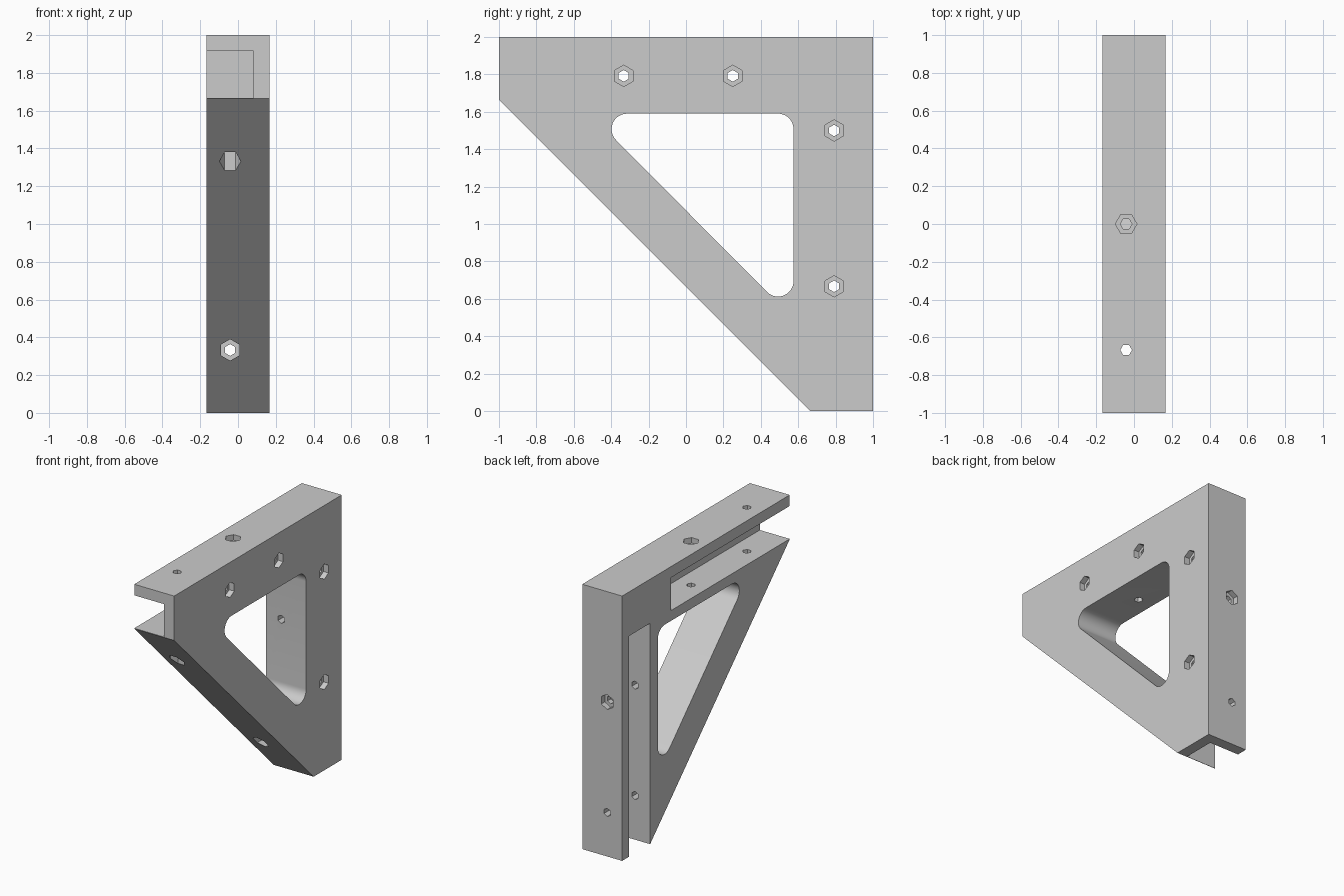
import bpy, bmesh, math
from mathutils import Vector

cube = bpy.data.objects.get("Cube")
if cube:
    bpy.data.objects.remove(cube, do_unlink=True)

HALF = 1 / 6      # half thickness
WALL = 1 / 12     # plate thickness
MID = -WALL / 2   # centre line of the channels
PIT = WALL / 2    # nut recess depth

grey = bpy.data.materials.new("plain_grey")
grey.use_nodes = True
colour = (0.6, 0.6, 0.6, 1)
grey.diffuse_color = colour
grey.node_tree.nodes["Principled BSDF"].inputs["Base Color"].default_value = colour


def prism(name, outline, axis, start, end):
    """Extrude a 2D outline along an axis (0, 1 or 2)."""
    def place(p, depth):
        co = list(p)
        co.insert(axis, depth)
        return Vector(co)
    bm = bmesh.new()
    face = bm.faces.new([bm.verts.new(place(p, start)) for p in outline])
    ext = bmesh.ops.extrude_face_region(bm, geom=[face])
    move = Vector((0, 0, 0))
    move[axis] = end - start
    bmesh.ops.translate(bm, vec=move,
                        verts=[g for g in ext["geom"] if isinstance(g, bmesh.types.BMVert)])
    bmesh.ops.recalc_face_normals(bm, faces=bm.faces)
    mesh = bpy.data.meshes.new(name)
    bm.to_mesh(mesh)
    bm.free()
    mesh.materials.append(grey)
    obj = bpy.data.objects.new(name, mesh)
    bpy.context.collection.objects.link(obj)
    return obj


def rect(a0, a1, b0, b1):
    return [(a0, b0), (a1, b0), (a1, b1), (a0, b1)]


def arc(centre, radius, a0, a1, steps=14):
    angles = [math.radians(a0 + (a1 - a0) * i / steps) for i in range(steps + 1)]
    return [(centre[0] + radius * math.cos(a), centre[1] + radius * math.sin(a)) for a in angles]


cutters = []


def cut(name, outline, axis, start, end):
    obj = prism(name, outline, axis, start, end)
    obj.hide_render = True
    cutters.append(obj)


def hexagon(u, v, radius, turn):
    return arc((u, v), radius, turn, turn + 300, 5)


def bolt_hole(axis, u, v, bore, recess):
    """Hexagonal through bore with a wider nut recess at one end."""
    turn = 0 if axis == 2 else 30
    cut("bore_cutter", hexagon(u, v, 0.031, turn), axis, *bore)
    cut("recess_cutter", hexagon(u, v, 0.057, turn), axis, *recess)


# Corner bracket body with a sloping front
body = prism("corner_bracket",
             [(-1, 2), (-1, 1.665), (0.665, 0), (1, 0), (1, 2)], 0, -HALF, HALF)

# Two channels open on the right side
cut("top_channel", rect(-1.1, 0.417, 1.668, 2 - WALL), 0, -0.3, WALL)
cut("back_channel", rect(0.668, 1 - WALL, -0.1, 1.667), 0, -0.3, WALL)

# Rounded triangular window
window = (arc((0.492, 1.507), 0.083, 0, 90)
          + arc((-0.315, 1.507), 0.083, 90, 225)
          + arc((0.492, 0.695), 0.083, 225, 360))
cut("window", window, 0, -0.3, 0.3)

# Holes through the side plate into the channels
for y, z in ((-0.333, 1.792), (0.25, 1.792), (0.792, 1.5), (0.792, 0.667)):
    bolt_hole(0, y, z, (0.04, 0.3), (HALF - PIT, 0.3))

# Vertical holes through the top channel
bolt_hole(2, MID, 0, (1.5, 2.1), (2 - PIT, 2.1))
bolt_hole(2, MID, -0.667, (1.2, 2.1), (1.2, 1.583))

# Horizontal holes through the back channel
bolt_hole(1, MID, 1.167, (0.5, 1.1), (1 - PIT, 1.1))
bolt_hole(1, MID, 0.333, (0.2, 1.1), (0.2, 0.583))

# Apply every cut, then discard the cutters
for cutter in cutters:
    mod = body.modifiers.new(cutter.name, "BOOLEAN")
    mod.operation = "DIFFERENCE"
    mod.solver = "EXACT"
    mod.object = cutter
bpy.context.view_layer.update()
graph = bpy.context.evaluated_depsgraph_get()
result = bpy.data.meshes.new_from_object(body.evaluated_get(graph))
body.modifiers.clear()
body.data = result
for cutter in cutters:
    bpy.data.objects.remove(cutter, do_unlink=True)

bpy.ops.object.select_all(action="DESELECT")
body.select_set(True)
bpy.context.view_layer.objects.active = body
bpy.ops.object.shade_smooth_by_angle(angle=math.radians(30))
